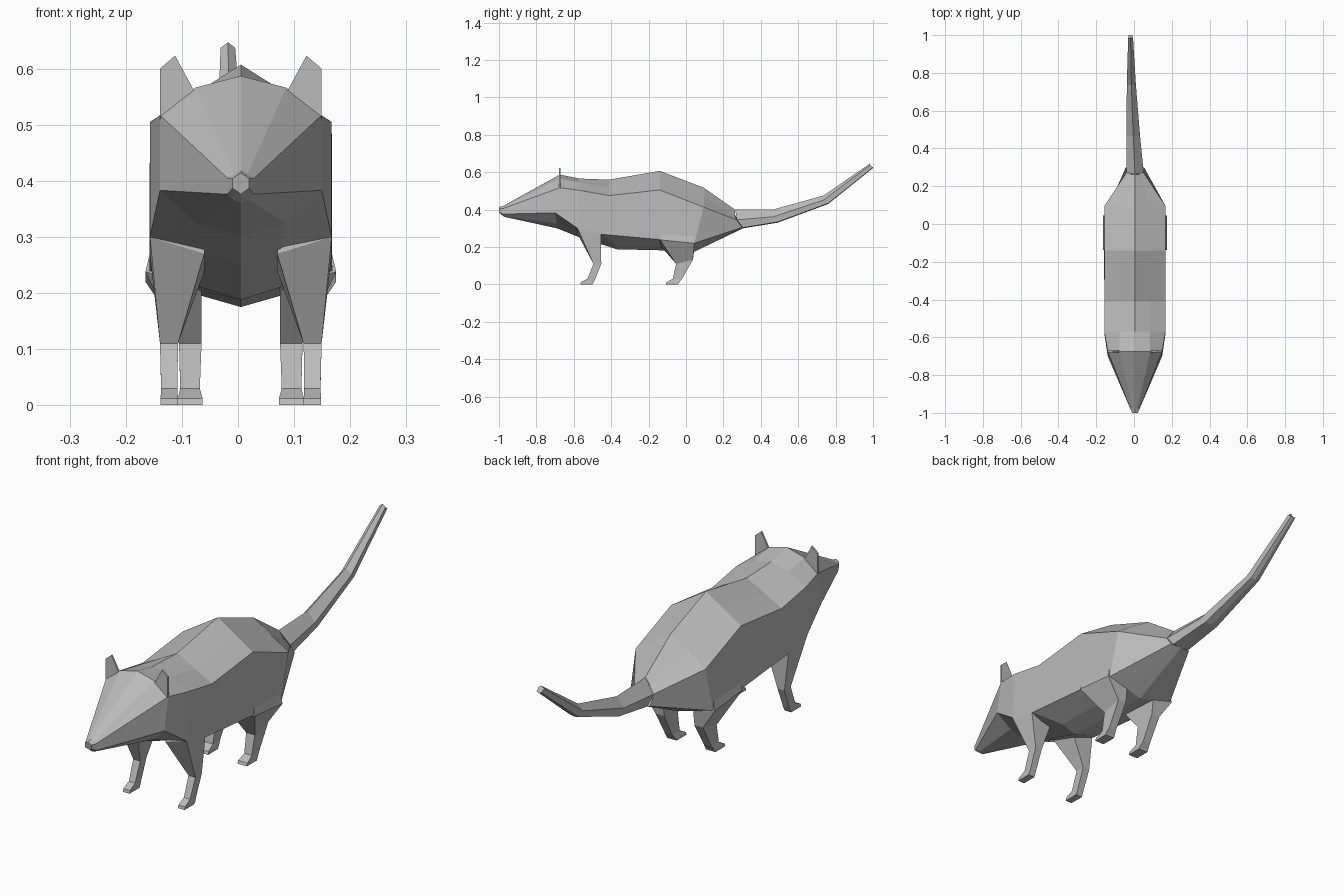
import bpy
import bmesh

CX = 0.005  # body centre line

if "Cube" in bpy.data.objects:
    bpy.data.objects.remove(bpy.data.objects["Cube"], do_unlink=True)

grey = bpy.data.materials.new("fur_grey")
grey.use_nodes = True
GREY = (0.5, 0.5, 0.5, 1)
grey.diffuse_color = GREY
grey.node_tree.nodes["Principled BSDF"].inputs["Base Color"].default_value = GREY


def loft(name, rings):
    """Skin equal-length rings of points and cap both ends, flat shaded."""
    bm = bmesh.new()
    loops = [[bm.verts.new(p) for p in ring] for ring in rings]
    n = len(loops[0])
    for a, b in zip(loops, loops[1:]):
        for i in range(n):
            j = (i + 1) % n
            bm.faces.new((a[i], a[j], b[j], b[i]))
    bm.faces.new(loops[0])
    bm.faces.new(loops[-1])
    bmesh.ops.remove_doubles(bm, verts=bm.verts, dist=0.0005)
    bmesh.ops.recalc_face_normals(bm, faces=bm.faces)
    mesh = bpy.data.meshes.new(name)
    bm.to_mesh(mesh)
    bm.free()
    mesh.materials.append(grey)
    obj = bpy.data.objects.new(name, mesh)
    bpy.context.collection.objects.link(obj)
    return obj


def ring(half, cx=CX):
    """Mirror half a section, listed from top centre to bottom centre."""
    right = [(cx + x, y, z) for x, y, z in half]
    left = [(cx - x, y, z) for x, y, z in half[-2:0:-1]]
    return right + left


# Body: top, crown, side ridge, lower side, belly edge, belly centre
body = [
    [(0, -1, .414), (.008, -1, .409), (.015, -1, .404), (.015, -1, .387), (.008, -.995, .382), (0, -.99, .376)],
    [(0, -.98, .418), (.012, -.98, .412), (.024, -.98, .405), (.024, -.98, .376), (.014, -.97, .366), (0, -.97, .361)],
    [(0, -.675, .587), (.081, -.675, .566), (.144, -.675, .517), (.144, -.7, .383), (.08, -.69, .325), (0, -.69, .3)],
    [(0, -.57, .566), (.081, -.57, .545), (.162, -.57, .503), (.162, -.58, .3), (.07, -.57, .275), (0, -.57, .252)],
    [(0, -.41, .56), (.081, -.41, .518), (.162, -.41, .475), (.162, -.45, .268), (.07, -.37, .21), (0, -.37, .188)],
    [(0, -.14, .607), (.081, -.14, .556), (.162, -.14, .505), (.163, -.14, .24), (.07, -.12, .203), (0, -.12, .182)],
    [(0, .095, .517), (.081, .095, .466), (.162, .095, .413), (.162, .045, .22), (.07, .045, .195), (0, .045, .175)],
    [(0, .262, .4), (.023, .262, .373), (.046, .27, .345), (.048, .3, .305), (.025, .305, .302), (0, .305, .3)],
]
loft("body", [ring(s) for s in body])

# Tail: six-sided sections (centre x, half width, y top, z top, z ridge, y low, z low)
tail = [
    (.005, .046, .262, .4, .345, .305, .3),
    (-.004, .036, .465, .4, .362, .49, .33),
    (-.014, .024, .735, .475, .452, .76, .43),
    (-.018, .013, .985, .647, .637, 1, .622),
]
loft("tail", [ring([(0, yt, zt), (w, (yt + yl) / 2 - .01, zr), (w * .85, yl, zl + .004), (0, yl, zl)], cx)
              for cx, w, yt, zt, zr, yl, zl in tail])


def leg(name, side, sections):
    """Sections: inner x, outer x, front y, front z, back y, back z, inner drop."""
    rings = []
    for xi, xo, yf, zf, yb, zb, drop in sections:
        xi, xo = CX + side * xi, CX + side * xo
        rings.append([(xo, yf, zf), (xo, yb, zb), (xi, yb, zb - drop), (xi, yf, zf - drop)])
    loft(name, rings)


front = [
    (.065, .161, -.575, .34, -.46, .34, .02),
    (.065, .162, -.58, .3, -.455, .268, .03),
    (.112, .144, -.495, .11, -.453, .11, 0),
    (.113, .142, -.527, .03, -.487, .025, 0),
    (.112, .143, -.562, .012, -.495, .008, 0),
    (.112, .143, -.565, 0, -.5, 0, 0),
]
rear = [
    (.075, .16, -.135, .28, .04, .27, .03),
    (.07, .17, -.138, .238, .045, .22, .03),
    (.07, .11, -.053, .11, .037, .132, 0),
    (.073, .108, -.07, .03, -.022, .028, 0),
    (.068, .112, -.104, .012, -.038, .008, 0),
    (.068, .112, -.108, 0, -.042, 0, 0),
]

# Ears: thin upright plates on the head
ear = [(.083, .56), (.117, .623), (.144, .6), (.144, .51)]

for label, side in (("left", 1), ("right", -1)):
    leg("front_leg_" + label, side, front)
    leg("rear_leg_" + label, side, rear)
    loft("ear_" + label, [[(CX + side * x, y, z) for x, z in ear] for y in (-.679, -.671)])
